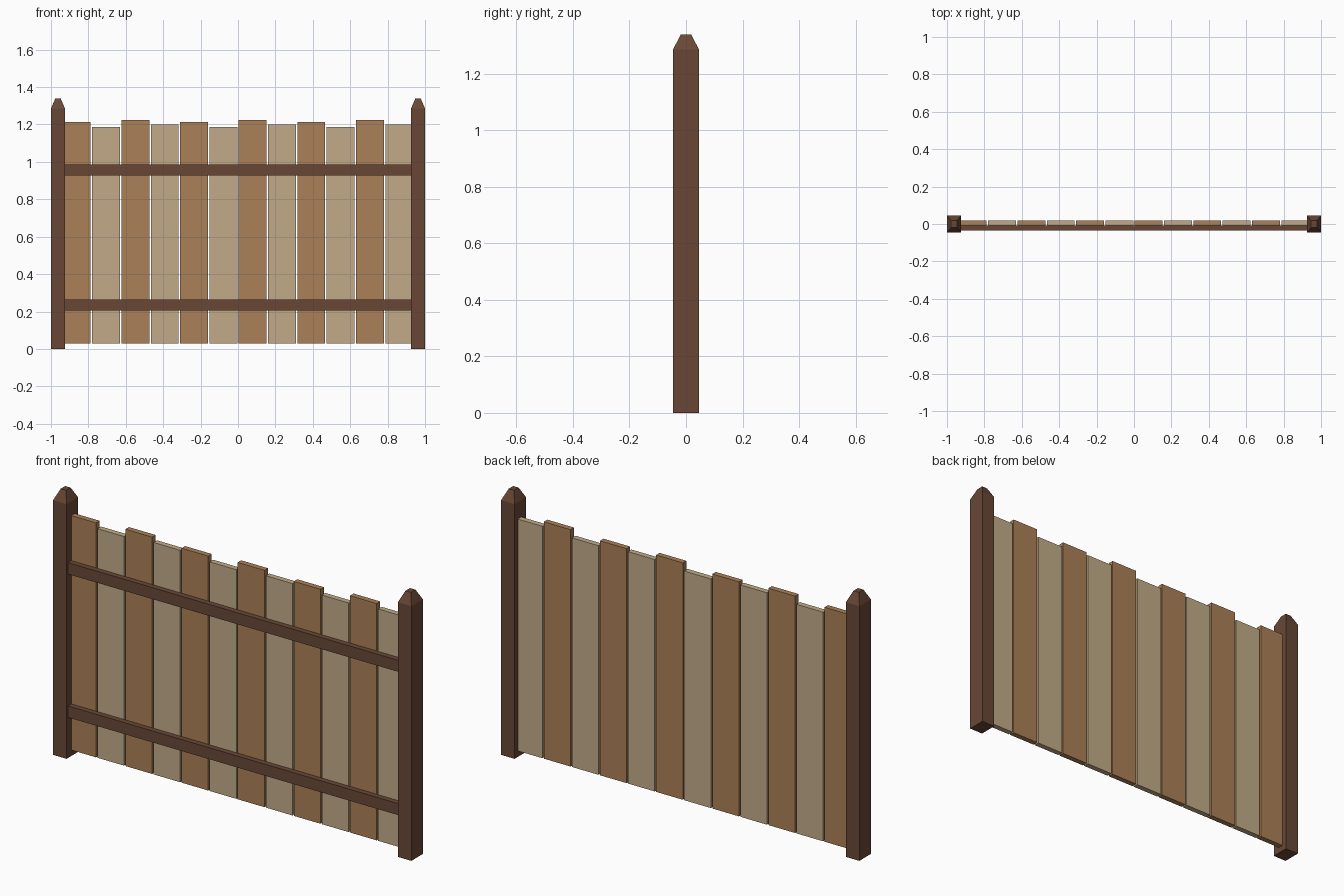
import bpy
import bmesh

cube = bpy.data.objects.get("Cube")
if cube:
    bpy.data.objects.remove(cube, do_unlink=True)


def make_material(name, rgb):
    mat = bpy.data.materials.new(name)
    mat.use_nodes = True
    color = (*rgb, 1.0)
    mat.diffuse_color = color
    bsdf = next(n for n in mat.node_tree.nodes if n.type == 'BSDF_PRINCIPLED')
    bsdf.inputs["Base Color"].default_value = color
    return mat


dark_wood = make_material("dark wood", (0.14, 0.064, 0.037))
brown_wood = make_material("brown wood", (0.41, 0.22, 0.099))
tan_wood = make_material("tan wood", (0.54, 0.41, 0.25))


def make_box(name, low, high, mat, cap_height=0, cap_scale=1):
    """Box between two corners, optionally with a tapered cap on top."""
    bm = bmesh.new()
    bmesh.ops.create_cube(bm, size=1)
    center = [(a + b) / 2 for a, b in zip(low, high)]
    for v in bm.verts:
        v.co = [c * (b - a) for c, a, b in zip(v.co, low, high)]
    if cap_height:
        bm.normal_update()
        top = max(bm.faces, key=lambda f: f.normal.z)
        tip = bmesh.ops.extrude_face_region(bm, geom=[top])["geom"]
        bmesh.ops.delete(bm, geom=[top], context='FACES_ONLY')
        for v in (e for e in tip if isinstance(e, bmesh.types.BMVert)):
            v.co.x *= cap_scale
            v.co.y *= cap_scale
            v.co.z += cap_height
    bmesh.ops.recalc_face_normals(bm, faces=bm.faces)
    mesh = bpy.data.meshes.new(name)
    bm.to_mesh(mesh)
    bm.free()
    mesh.materials.append(mat)
    obj = bpy.data.objects.new(name, mesh)
    obj.location = center
    bpy.context.collection.objects.link(obj)
    return obj


# Posts with tapered caps
for side, x in (("right", -0.9625), ("left", 0.9625)):
    make_box(side + "_post", (x - 0.0375, -0.046, 0), (x + 0.0375, 0.046, 1.285),
             dark_wood, cap_height=0.053, cap_scale=0.4)

# Planks with uneven tops, alternating colours
plank_tops = (1.213, 1.186, 1.225, 1.2)
for i in range(12):
    x = (i - 5.5) * 0.1567
    make_box(f"plank_{i + 1}", (x - 0.0745, -0.008, 0.03),
             (x + 0.0745, 0.02, plank_tops[i % 4]),
             tan_wood if i % 2 else brown_wood)

# Horizontal rails across the front
for name, z in (("lower_rail", 0.234), ("upper_rail", 0.957)):
    make_box(name, (-0.94, -0.035, z - 0.029), (0.94, -0.008, z + 0.029), dark_wood)
